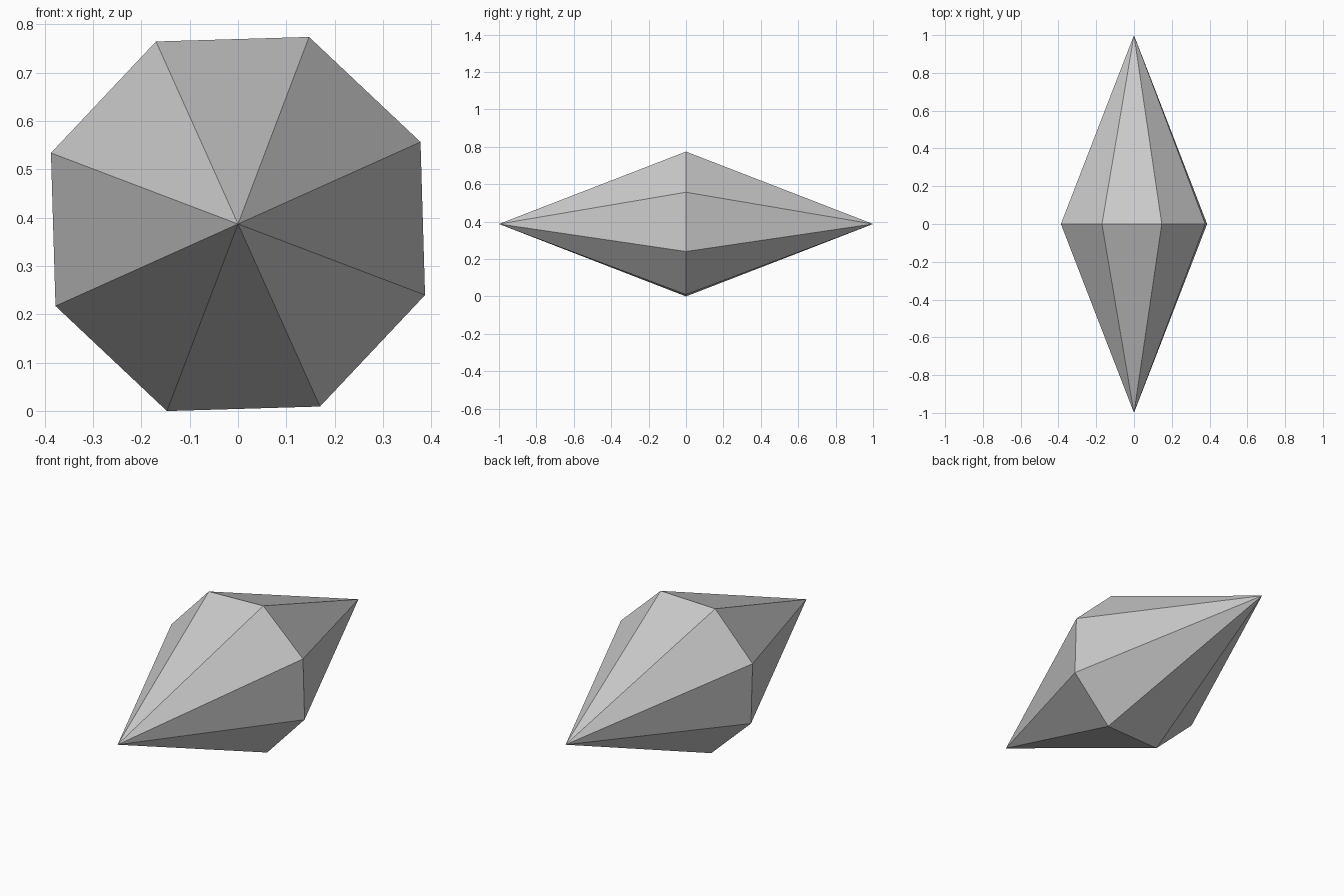
import bpy, bmesh, math
from mathutils import Vector

if "Cube" in bpy.data.objects:
    bpy.data.objects.remove(bpy.data.objects["Cube"])

SIDES, RADIUS, TIP, CENTRE_Z = 8, 0.414, 1.0, 0.387
START = math.radians(24.2)

# Single flat grey
grey = bpy.data.materials.new("plain_grey")
grey.use_nodes = True
colour = (0.6, 0.6, 0.6, 1)
grey.diffuse_color = colour
grey.node_tree.nodes["Principled BSDF"].inputs["Base Color"].default_value = colour

# Eight-sided double pyramid: a waist ring joined to a front and a back tip
bm = bmesh.new()
ring = []
for i in range(SIDES):
    a = START + i * math.tau / SIDES
    ring.append(bm.verts.new((RADIUS * math.cos(a), 0, RADIUS * math.sin(a))))
for y in (-TIP, TIP):
    tip = bm.verts.new((0, y, 0))
    for i in range(SIDES):
        bm.faces.new((ring[i], ring[(i + 1) % SIDES], tip))
bmesh.ops.recalc_face_normals(bm, faces=bm.faces)

mesh = bpy.data.meshes.new("crystal")
bm.to_mesh(mesh)
bm.free()
mesh.materials.append(grey)
crystal = bpy.data.objects.new("crystal", mesh)
crystal.location = Vector((0, 0, CENTRE_Z))
bpy.context.collection.objects.link(crystal)
